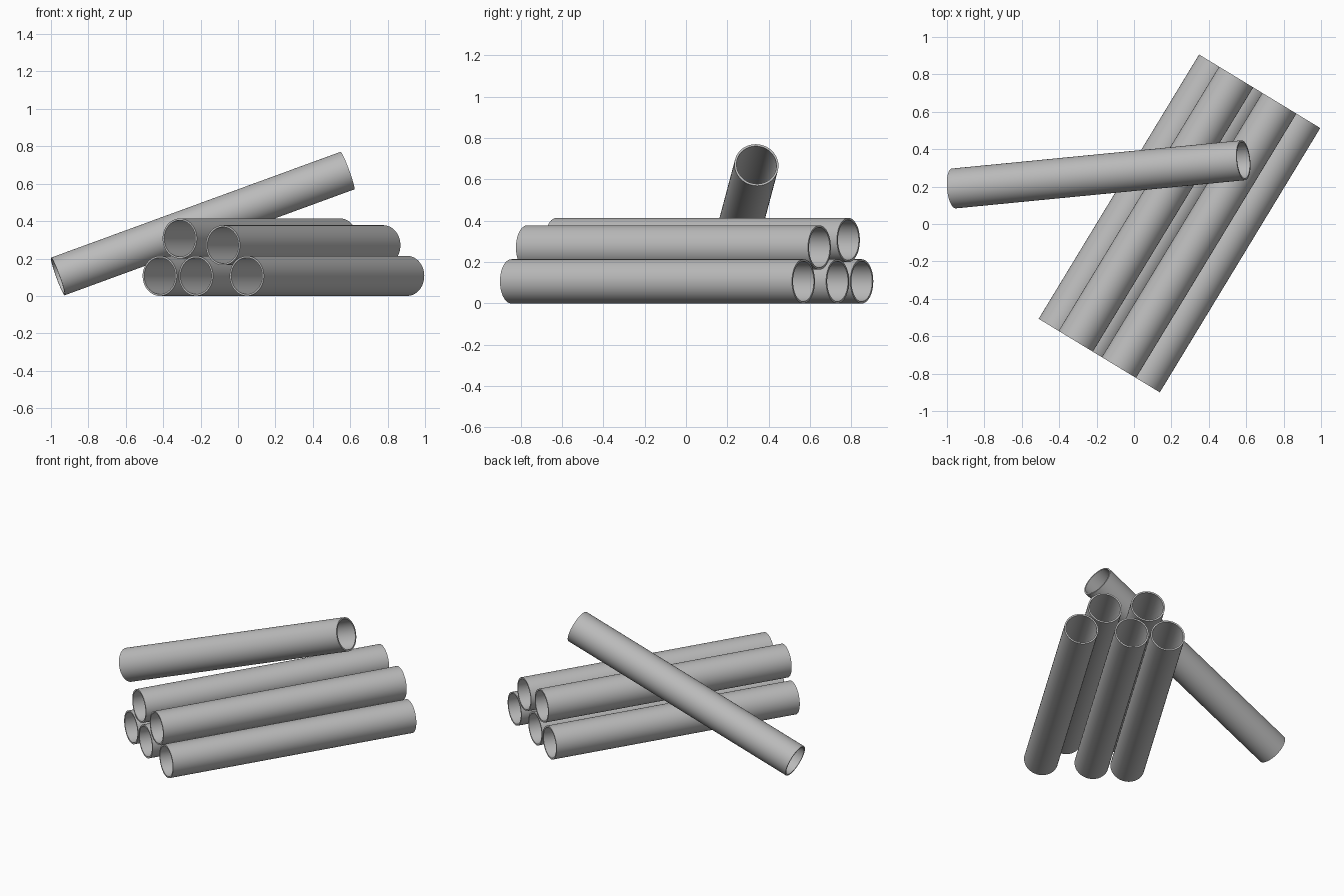
import bpy
import bmesh
import math
from mathutils import Vector

cube = bpy.data.objects.get("Cube")
if cube:
    bpy.data.objects.remove(cube, do_unlink=True)

OUTER, INNER, LENGTH, SIDES = 0.107, 0.097, 1.653, 64

# Single grey metal
grey = bpy.data.materials.new("grey_metal")
grey.use_nodes = True
colour = (0.5, 0.5, 0.5, 1)
grey.diffuse_color = colour
grey.node_tree.nodes["Principled BSDF"].inputs["Base Color"].default_value = colour


def pipe(name, start, end):
    """Open hollow pipe between two points."""
    start, end = Vector(start), Vector(end)
    half = (end - start).length / 2
    bm = bmesh.new()
    # Wall section: outer bottom, outer top, inner top, inner bottom
    section = [(OUTER, -half), (OUTER, half), (INNER, half), (INNER, -half)]
    rings = []
    for radius, z in section:
        angles = [2 * math.pi * i / SIDES for i in range(SIDES)]
        rings.append([bm.verts.new((radius * math.cos(a), radius * math.sin(a), z))
                      for a in angles])
    for k, ring in enumerate(rings):
        after = rings[(k + 1) % len(rings)]
        for i in range(SIDES):
            j = (i + 1) % SIDES
            bm.faces.new((ring[i], ring[j], after[j], after[i]))
    bmesh.ops.recalc_face_normals(bm, faces=bm.faces)
    mesh = bpy.data.meshes.new(name)
    bm.to_mesh(mesh)
    bm.free()
    mesh.materials.append(grey)
    obj = bpy.data.objects.new(name, mesh)
    bpy.context.collection.objects.link(obj)
    obj.location = (start + end) / 2
    obj.rotation_mode = 'QUATERNION'
    obj.rotation_quaternion = (end - start).to_track_quat('Z', 'Y')
    bpy.ops.object.select_all(action='DESELECT')
    obj.select_set(True)
    bpy.context.view_layer.objects.active = obj
    bpy.ops.object.shade_smooth_by_angle(angle=math.radians(35))


# Stacked pipes: sideways offset and height of each axis
along = Vector((0.519, 0.855, 0)).normalized()
across = Vector((along.y, -along.x, 0))
centre = Vector((0.243, 0.003, 0))
stack = {
    "bottom_pipe_right": (-0.272, OUTER),
    "bottom_pipe_middle": (-0.046, OUTER),
    "bottom_pipe_left": (0.272, OUTER),
    "upper_pipe_right": (-0.147, 0.307),
    "upper_pipe_left": (0.123, 0.271),
}
for name, (offset, height) in stack.items():
    mid = centre + across * offset + Vector((0, 0, height))
    pipe(name, mid - along * LENGTH / 2, mid + along * LENGTH / 2)

# Loose pipe leaning across the stack
pipe("leaning_pipe", (-0.963, 0.19, 0.104), (0.585, 0.341, 0.67))
